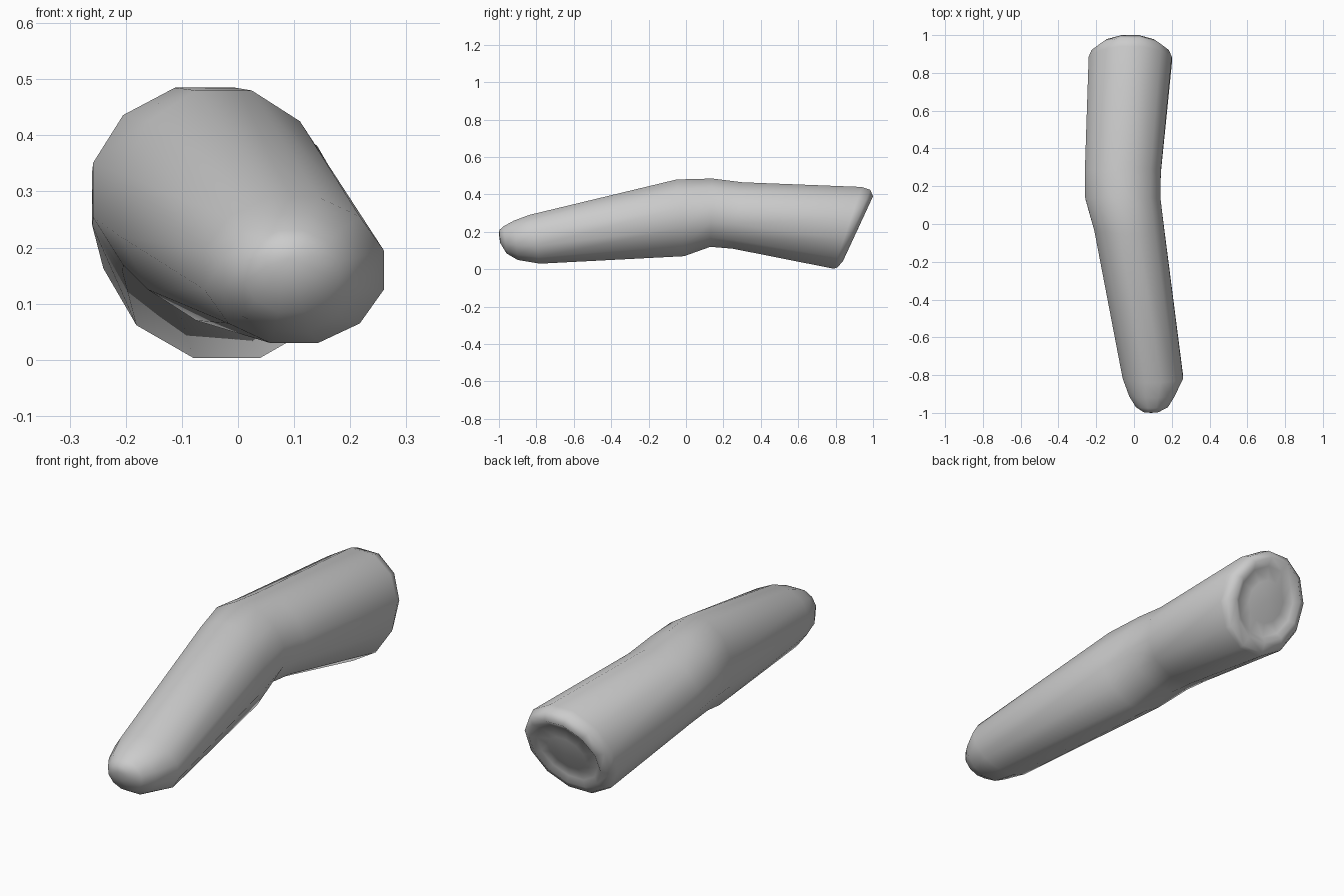
import bpy
import bmesh
from math import cos, sin, pi

cube = bpy.data.objects.get("Cube")
if cube:
    bpy.data.objects.remove(cube, do_unlink=True)

# Single grey material
grey = bpy.data.materials.new("plain grey")
grey.use_nodes = True
colour = (0.6, 0.6, 0.6, 1)
grey.diffuse_color = colour
grey.node_tree.nodes["Principled BSDF"].inputs["Base Color"].default_value = colour

SIDES = 12


def add_ring(bm, y_top, z_top, y_low, z_low, x_min, x_max):
    """Tilted oval ring that touches the given limits with flat sides."""
    fit = 1 / cos(pi / SIDES)
    verts = []
    for i in range(SIDES):
        a = 2 * pi * (i + 0.5) / SIDES
        c, s = cos(a) * fit / 2, sin(a) * fit / 2
        verts.append(bm.verts.new((
            (x_min + x_max) / 2 + (x_max - x_min) * c,
            (y_top + y_low) / 2 + (y_top - y_low) * s,
            (z_top + z_low) / 2 + (z_top - z_low) * s)))
    return verts


def add_cap(bm, ring, centre):
    tip = bm.verts.new(centre)
    for i in range(SIDES):
        bm.faces.new((ring[i], ring[(i + 1) % SIDES], tip))


# Cross-sections from the rounded tip to the dished cut end
sections = [
    (-0.998, 0.21, -0.993, 0.14, 0.05, 0.13),
    (-0.975, 0.23, -0.96, 0.085, 0.01, 0.18),
    (-0.92, 0.26, -0.90, 0.05, -0.025, 0.215),
    (-0.84, 0.29, -0.78, 0.03, -0.06, 0.26),
    (-0.05, 0.48, -0.01, 0.07, -0.21, 0.16),
    (0.14, 0.485, 0.13, 0.12, -0.258, 0.14),
    (0.30, 0.465, 0.25, 0.11, -0.26, 0.142),
    (0.94, 0.44, 0.79, 0.003, -0.24, 0.2),
    (0.985, 0.425, 0.81, 0.01, -0.225, 0.185),
    (1.0, 0.39, 0.84, 0.045, -0.19, 0.15),
    (0.965, 0.36, 0.835, 0.075, -0.165, 0.125),
    (0.945, 0.30, 0.86, 0.13, -0.11, 0.07),
]

bm = bmesh.new()
rings = [add_ring(bm, *s) for s in sections]
for a, b in zip(rings, rings[1:]):
    for i in range(SIDES):
        j = (i + 1) % SIDES
        bm.faces.new((a[i], a[j], b[j], b[i]))
add_cap(bm, rings[0], (0.09, -1.0, 0.18))
add_cap(bm, rings[-1], (-0.02, 0.92, 0.215))
bmesh.ops.recalc_face_normals(bm, faces=bm.faces)
for f in bm.faces:
    f.smooth = True

mesh = bpy.data.meshes.new("bent_tube")
bm.to_mesh(mesh)
bm.free()
mesh.materials.append(grey)
body = bpy.data.objects.new("bent_tube", mesh)
bpy.context.collection.objects.link(body)
